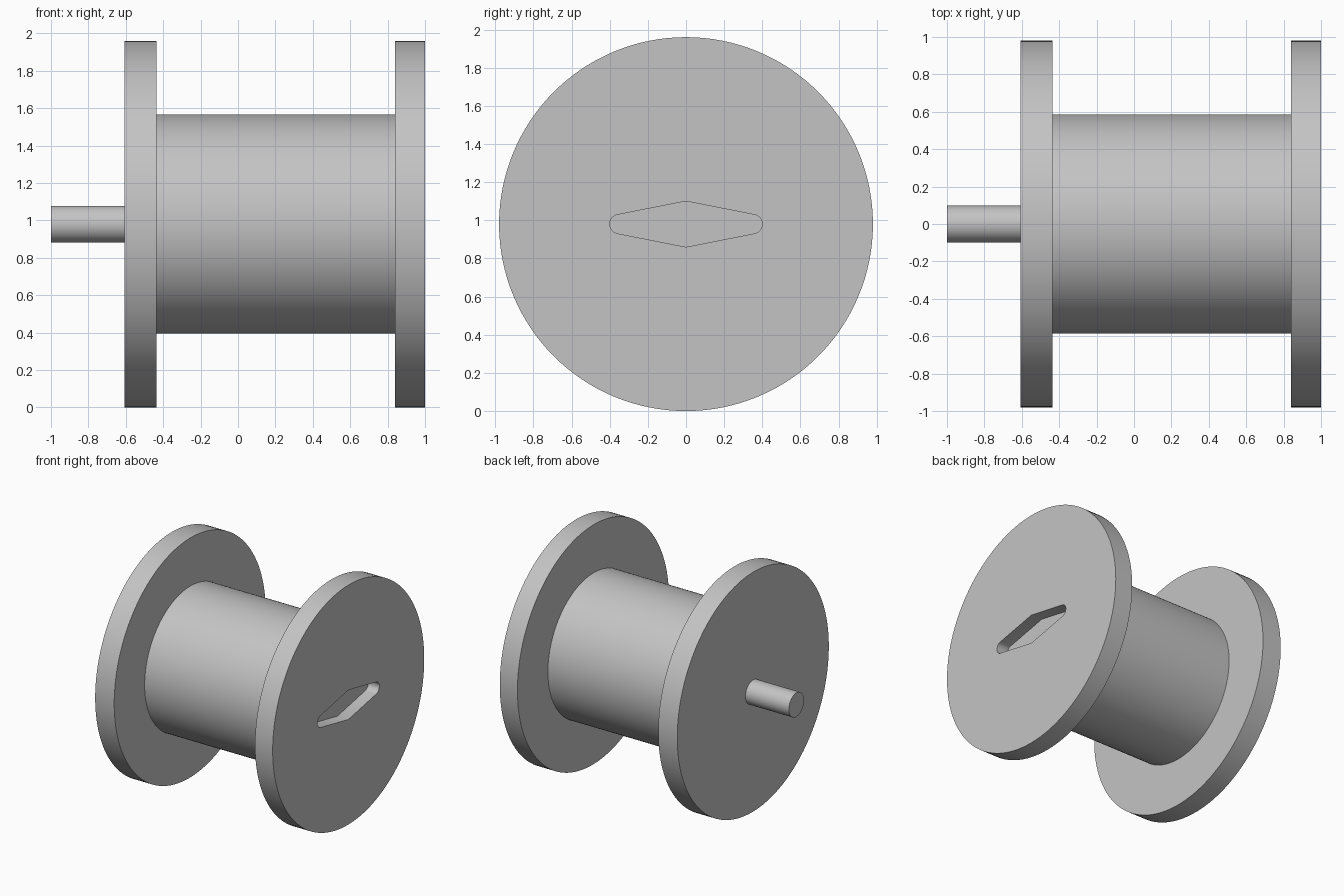
import bpy, bmesh, math

if "Cube" in bpy.data.objects:
    bpy.data.objects.remove(bpy.data.objects["Cube"])

R = 0.98          # flange radius, also the height of the axis
SLOT_DEPTH = 0.1

grey = bpy.data.materials.new("light_grey")
grey.diffuse_color = (0.55, 0.55, 0.55, 1)
grey.use_nodes = True
grey.node_tree.nodes["Principled BSDF"].inputs["Base Color"].default_value = grey.diffuse_color


def smooth(ob):
    bpy.ops.object.select_all(action='DESELECT')
    ob.select_set(True)
    bpy.context.view_layer.objects.active = ob
    bpy.ops.object.shade_smooth_by_angle(angle=math.radians(30))


def drum(name, x0, x1, radius, sides=128, caps='NGON'):
    """Cylinder along x from x0 to x1 on the common axis."""
    bpy.ops.mesh.primitive_cylinder_add(
        vertices=sides, radius=radius, depth=x1 - x0, end_fill_type=caps,
        location=((x0 + x1) / 2, 0, R), rotation=(0, math.pi / 2, 0))
    ob = bpy.context.object
    ob.name = name
    ob.data.materials.append(grey)
    return ob


# Spool body: two flanges, core and axle pin
left_flange = drum("left_flange", -0.607, -0.435, R)
right_flange = drum("right_flange", 0.84, 1.0, R)
core = drum("core", -0.435, 0.84, 0.586, caps='NOTHING')
pin = drum("axle_pin", -1.0, -0.607, 0.098, 64)

# Diamond slot outline with rounded ends, as (y, z) about the axis
end = [(0.35 + 0.05 * math.cos(a), 0.05 * math.sin(a))
       for a in (math.radians(-80 + 160 * i / 12) for i in range(13))]
outline = [(0, -0.12)] + end + [(0, 0.12)] + [(-y, -z) for y, z in end]

bm = bmesh.new()
face = bm.faces.new([bm.verts.new((1.0 - SLOT_DEPTH, y, R + z)) for y, z in outline])
ext = bmesh.ops.extrude_face_region(bm, geom=[face])
bmesh.ops.translate(bm, vec=(SLOT_DEPTH + 0.1, 0, 0),
                    verts=[v for v in ext['geom'] if isinstance(v, bmesh.types.BMVert)])
bmesh.ops.recalc_face_normals(bm, faces=bm.faces)
mesh = bpy.data.meshes.new("slot_cutter")
bm.to_mesh(mesh)
bm.free()
mesh.materials.append(grey)
cutter = bpy.data.objects.new("slot_cutter", mesh)
cutter.hide_render = True
bpy.context.collection.objects.link(cutter)

# Cut the drive slot into the right flange
cut = right_flange.modifiers.new("slot", 'BOOLEAN')
cut.operation = 'DIFFERENCE'
cut.solver = 'EXACT'
cut.object = cutter
bpy.context.view_layer.objects.active = right_flange
bpy.ops.object.modifier_apply(modifier=cut.name)
bpy.data.objects.remove(cutter)

for ob in (left_flange, right_flange, core, pin):
    smooth(ob)
